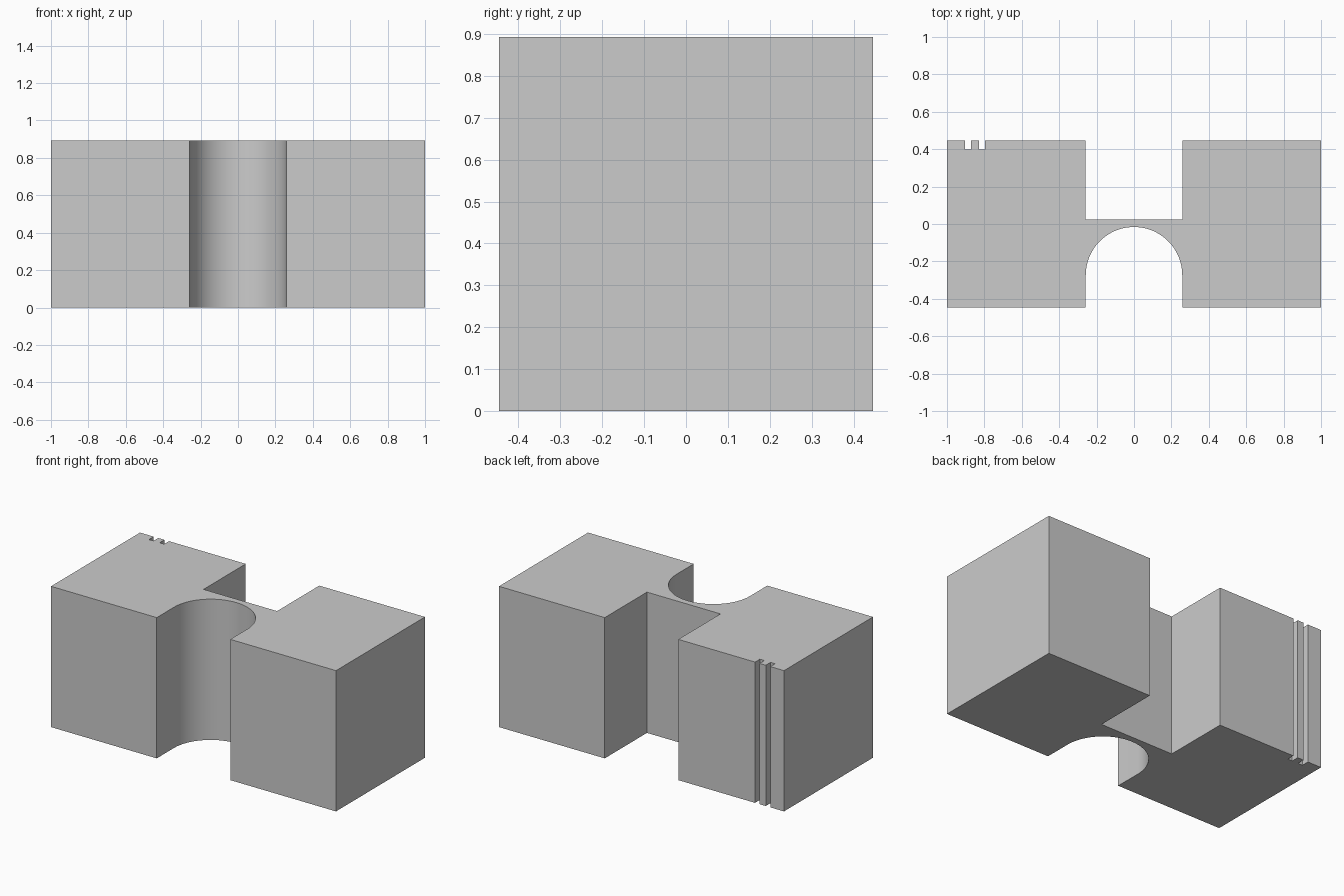
import bpy, bmesh, math

cube = bpy.data.objects.get("Cube")
if cube:
    bpy.data.objects.remove(cube, do_unlink=True)

HEIGHT = 0.893
HALF_DEPTH = 0.446
RADIUS = 0.258          # half width of both recesses
ARC_Y = -0.274          # centre of the round recess
WEB_BACK = 0.023        # rear face of the thin web
SLOT_FLOOR = 0.398
ARC_STEPS = 48

grey = bpy.data.materials.new("plain_grey")
grey.use_nodes = True
colour = (0.6, 0.6, 0.6, 1)
grey.diffuse_color = colour
grey.node_tree.nodes["Principled BSDF"].inputs["Base Color"].default_value = colour

# Front edge with the round-topped recess
profile = [(-1, -HALF_DEPTH), (-RADIUS, -HALF_DEPTH)]
for i in range(ARC_STEPS + 1):
    a = math.pi * (1 - i / ARC_STEPS)
    profile.append((RADIUS * math.cos(a), ARC_Y + RADIUS * math.sin(a)))
profile += [(RADIUS, -HALF_DEPTH), (1, -HALF_DEPTH)]

# Back edge with the square recess
profile += [(1, HALF_DEPTH), (RADIUS, HALF_DEPTH), (RADIUS, WEB_BACK),
            (-RADIUS, WEB_BACK), (-RADIUS, HALF_DEPTH)]

# Two narrow slots near the back corner
for right, left in ((-0.797, -0.829), (-0.872, -0.904)):
    profile += [(right, HALF_DEPTH), (right, SLOT_FLOOR),
                (left, SLOT_FLOOR), (left, HALF_DEPTH)]
profile.append((-1, HALF_DEPTH))

# Extrude the outline into the solid block
bm = bmesh.new()
base = bm.faces.new([bm.verts.new((x, y, 0)) for x, y in profile])
top = bmesh.ops.extrude_face_region(bm, geom=[base], use_keep_orig=True)
verts = [g for g in top["geom"] if isinstance(g, bmesh.types.BMVert)]
bmesh.ops.translate(bm, verts=verts, vec=(0, 0, HEIGHT))
bmesh.ops.recalc_face_normals(bm, faces=bm.faces[:])
mesh = bpy.data.meshes.new("notched_block")
bm.to_mesh(mesh)
bm.free()
mesh.materials.append(grey)
block = bpy.data.objects.new("notched_block", mesh)
bpy.context.collection.objects.link(block)

# Smooth the curved wall, keep the corners crisp
bpy.ops.object.select_all(action="DESELECT")
block.select_set(True)
bpy.context.view_layer.objects.active = block
bpy.ops.object.shade_smooth_by_angle(angle=math.radians(30))
